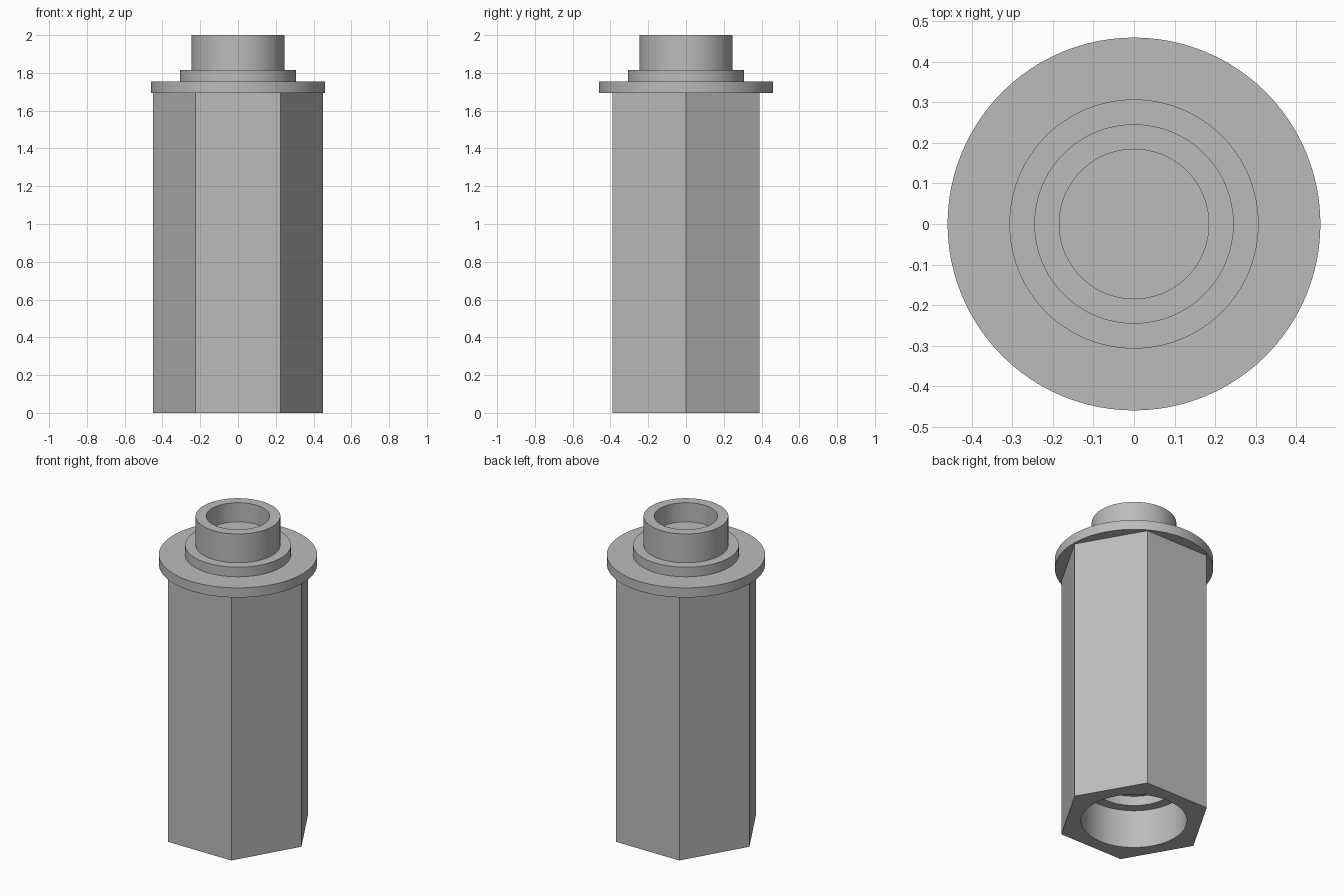
import bpy, bmesh, math

cube = bpy.data.objects.get("Cube")
if cube:
    bpy.data.objects.remove(cube, do_unlink=True)

SEGMENTS = 96
UNIT = 0.0615  # step size shared by the rims and ledges

grey = bpy.data.materials.new("plain grey")
grey.use_nodes = True
colour = (0.5, 0.5, 0.5, 1)
grey.diffuse_color = colour
grey.node_tree.nodes["Principled BSDF"].inputs["Base Color"].default_value = colour


def round_radius(radius, angle):
    return radius


def hex_radius(radius, angle):
    """Distance from the axis to a hexagon with a corner on +x."""
    sector = math.pi / 3
    return radius * math.cos(sector / 2) / math.cos(angle % sector - sector / 2)


def loft(name, rings):
    """Join rings of (radius, height, shape) and cap both ends."""
    bm = bmesh.new()
    loops = []
    for radius, z, shape in rings:
        loop = []
        for i in range(SEGMENTS):
            a = math.tau * i / SEGMENTS
            r = shape(radius, a)
            loop.append(bm.verts.new((r * math.cos(a), r * math.sin(a), z)))
        loops.append(loop)
    for low, high in zip(loops, loops[1:]):
        for i in range(SEGMENTS):
            j = (i + 1) % SEGMENTS
            bm.faces.new((low[i], low[j], high[j], high[i]))
    bm.faces.new(loops[0])
    bm.faces.new(loops[-1])
    bmesh.ops.recalc_face_normals(bm, faces=bm.faces)
    mesh = bpy.data.meshes.new(name)
    bm.to_mesh(mesh)
    bm.free()
    mesh.materials.append(grey)
    obj = bpy.data.objects.new(name, mesh)
    bpy.context.collection.objects.link(obj)
    bpy.ops.object.select_all(action="DESELECT")
    obj.select_set(True)
    bpy.context.view_layer.objects.active = obj
    bpy.ops.object.shade_smooth_by_angle(angle=math.radians(30))
    return obj


# Hexagonal body with a stepped socket in its underside
body_radius = 0.45
loft("hexagonal_body", [
    (4 * UNIT, 5 * UNIT, round_radius),
    (4 * UNIT, 4 * UNIT, round_radius),
    (5 * UNIT, 4 * UNIT, round_radius),
    (5 * UNIT, 0, round_radius),
    (body_radius, 0, hex_radius),
    (body_radius, 2 - 4.5 * UNIT, hex_radius),
])

# Flange, raised step and hollow collar
flange_radius = 0.46
loft("flanged_collar", [
    (flange_radius, 2 - 5 * UNIT, round_radius),
    (flange_radius, 2 - 4 * UNIT, round_radius),
    (5 * UNIT, 2 - 4 * UNIT, round_radius),
    (5 * UNIT, 2 - 3 * UNIT, round_radius),
    (4 * UNIT, 2 - 3 * UNIT, round_radius),
    (4 * UNIT, 2, round_radius),
    (3 * UNIT, 2, round_radius),
    (3 * UNIT, 2 - 2 * UNIT, round_radius),
])
